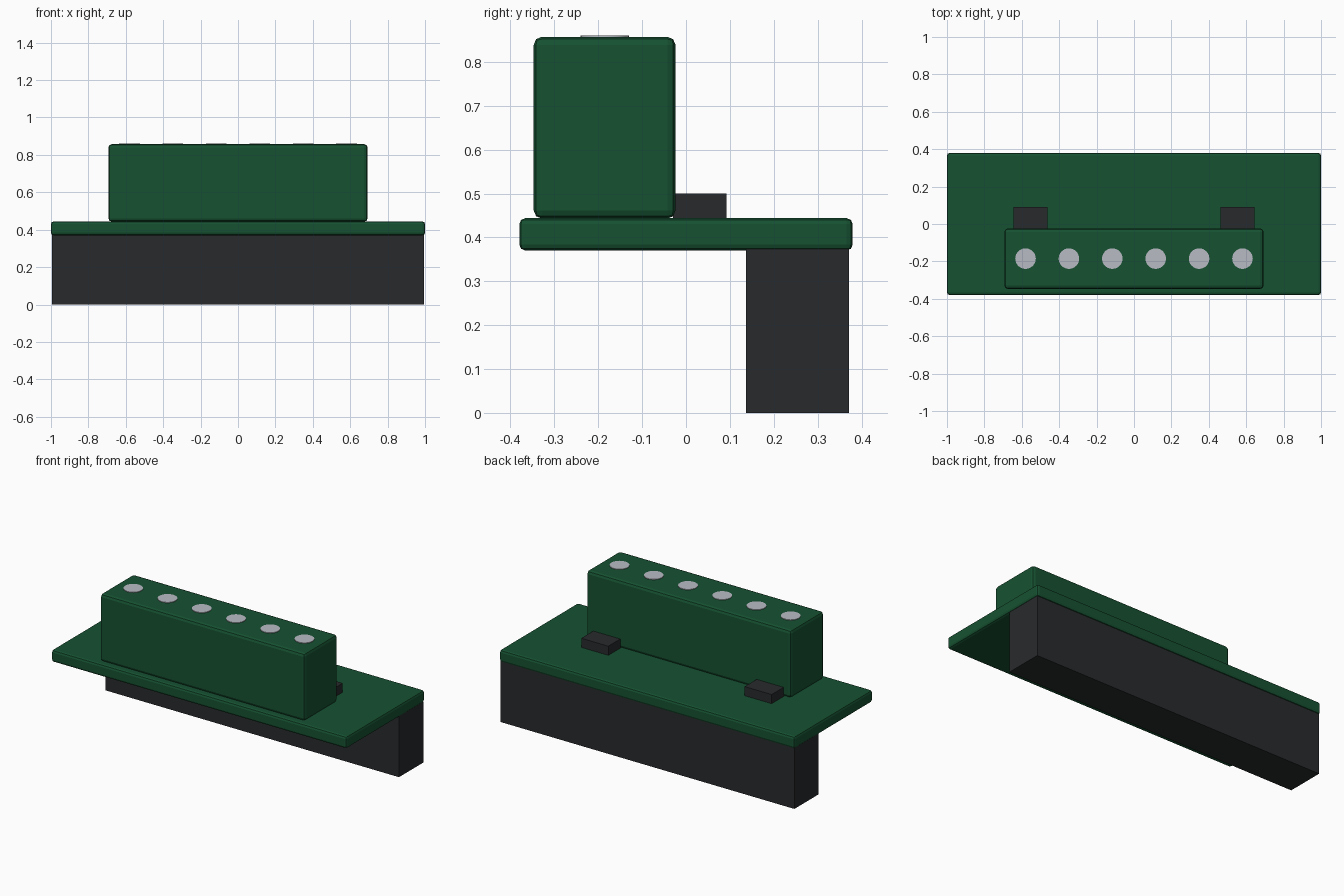
import bpy

if "Cube" in bpy.data.objects:
    bpy.data.objects.remove(bpy.data.objects["Cube"])


def material(name, rgb):
    m = bpy.data.materials.new(name)
    m.diffuse_color = (*rgb, 1)
    m.use_nodes = True
    m.node_tree.nodes["Principled BSDF"].inputs["Base Color"].default_value = m.diffuse_color
    return m


GREEN = material("green", (0.008, 0.083, 0.031))
BLACK = material("black", (0.021, 0.023, 0.025))
METAL = material("metal", (0.48, 0.50, 0.55))


def box(name, lo, hi, mat, bevel=0.0):
    bpy.ops.mesh.primitive_cube_add(size=1, location=[(a + b) / 2 for a, b in zip(lo, hi)])
    o = bpy.context.object
    o.name = name
    o.scale = [b - a for a, b in zip(lo, hi)]
    bpy.ops.object.transform_apply(location=False, rotation=False, scale=True)
    o.data.materials.append(mat)
    if bevel:
        mod = o.modifiers.new("bevel", 'BEVEL')
        mod.width = bevel
        mod.segments = 2
    return o


# Circuit board
box("circuit_board", (-1, -0.38, 0.37), (1, 0.38, 0.444), GREEN, 0.014)

# Long header under the rear edge
box("pin_header", (-0.995, 0.137, 0), (0.995, 0.372, 0.373), BLACK)

# Terminal block on top
box("terminal_block", (-0.693, -0.347, 0.443), (0.693, -0.024, 0.857), GREEN, 0.018)

# Small chips behind the block
for side, name in ((-1, "left_chip"), (1, "right_chip")):
    xs = sorted((side * 0.462, side * 0.645))
    box(name, (xs[0], -0.03, 0.443), (xs[1], 0.092, 0.5), BLACK)

# Row of six terminal screws
for i in range(6):
    bpy.ops.mesh.primitive_cylinder_add(vertices=32, radius=0.055, depth=0.03,
                                        location=(-0.58 + i * 0.232, -0.185, 0.8455))
    o = bpy.context.object
    o.name = f"terminal_screw_{i + 1}"
    o.data.materials.append(METAL)
    bpy.ops.object.shade_smooth_by_angle()
